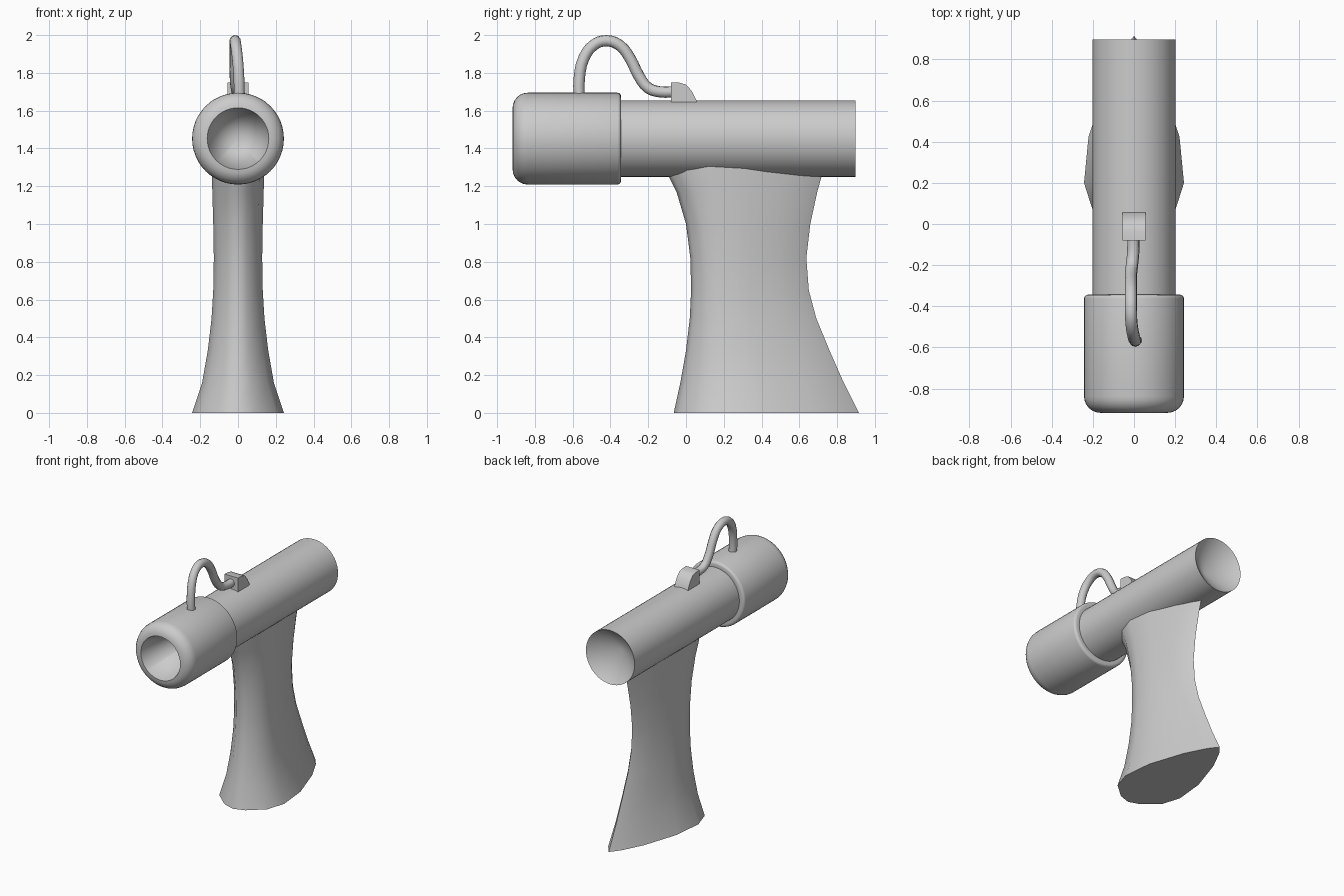
import bpy, bmesh, math
from mathutils import Vector

if "Cube" in bpy.data.objects:
    bpy.data.objects.remove(bpy.data.objects["Cube"])

grey = bpy.data.materials.new("plain_grey")
grey.diffuse_color = (0.6, 0.6, 0.6, 1)
grey.use_nodes = True
grey.node_tree.nodes["Principled BSDF"].inputs["Base Color"].default_value = grey.diffuse_color

AXIS_Z = 1.452  # height of the barrel axis


def finish(name, bm, angle=40):
    bmesh.ops.recalc_face_normals(bm, faces=bm.faces)
    mesh = bpy.data.meshes.new(name)
    bm.to_mesh(mesh)
    bm.free()
    obj = bpy.data.objects.new(name, mesh)
    bpy.context.collection.objects.link(obj)
    mesh.materials.append(grey)
    bpy.ops.object.select_all(action='DESELECT')
    obj.select_set(True)
    bpy.context.view_layer.objects.active = obj
    bpy.ops.object.shade_smooth_by_angle(angle=math.radians(angle))
    return obj


def lathe(name, profile, sides=48):
    """Revolve (y, radius) points around the barrel axis; zero radius closes to a point."""
    bm = bmesh.new()
    rings = []
    for y, r in profile:
        n = 1 if r == 0 else sides
        rings.append([bm.verts.new((r * math.sin(2 * math.pi * i / sides), y,
                                    AXIS_Z + r * math.cos(2 * math.pi * i / sides)))
                      for i in range(n)])
    for a, b in zip(rings, rings[1:]):
        for i in range(sides):
            j = (i + 1) % sides
            quad = [a[i % len(a)], a[j % len(a)], b[j % len(b)], b[i % len(b)]]
            bm.faces.new(list(dict.fromkeys(quad)))
    return finish(name, bm)


def arc(cy, cr, rad, start, end, steps=6):
    return [(cy + rad * math.cos(math.radians(start + (end - start) * k / steps)),
             cr + rad * math.sin(math.radians(start + (end - start) * k / steps)))
            for k in range(steps + 1)]


# Barrel with a shallow conical recess in the rear end
lathe("barrel", [(-0.38, 0), (-0.38, 0.202), (0.897, 0.202), (0.75, 0)])

# Rounded front collar with a conical bore
lathe("collar", [(-0.45, 0), (-0.918, 0.163)]
      + arc(-0.838, 0.163, 0.08, 180, 90)
      + arc(-0.362, 0.225, 0.018, 90, 0, 3) + [(-0.344, 0.195), (-0.40, 0)])

# Grip: half outline (fraction front to back, fraction of half width), sharp at the back
outline = [(0, 0), (0.03, 0.36), (0.13, 0.82), (0.27, 1), (0.5, 0.91),
           (0.77, 0.55), (0.93, 0.22), (1, 0)]
loop = outline + [(t, -w) for t, w in reversed(outline[1:-1])]
# Levels: height, front y, back y, half width
levels = [(0, -0.065, 0.915, 0.243), (0.16, -0.03, 0.835, 0.19),
          (0.33, 0.0, 0.76, 0.16), (0.5, 0.02, 0.69, 0.14),
          (0.65, 0.027, 0.65, 0.131), (0.82, 0.023, 0.637, 0.128),
          (1.0, 0.0, 0.658, 0.131), (1.17, -0.05, 0.695, 0.136),
          (1.26, -0.095, 0.72, 0.138), (1.36, -0.12, 0.74, 0.138)]
bm = bmesh.new()
rings = [[bm.verts.new((w * hw, f + t * (b - f), z)) for t, w in loop]
         for z, f, b, hw in levels]
for a, b in zip(rings, rings[1:]):
    for i in range(len(loop)):
        j = (i + 1) % len(loop)
        bm.faces.new((a[i], a[j], b[j], b[i]))
bm.faces.new(rings[0])
bm.faces.new(rings[-1])
finish("grip", bm, 60)

# Hose socket on top of the barrel: side profile extruded across x
profile = [(-0.08, 1.63), (-0.08, 1.75), (-0.035, 1.748), (0.0, 1.738),
           (0.03, 1.705), (0.055, 1.655), (0.06, 1.63)]
bm = bmesh.new()
face = bm.faces.new([bm.verts.new((-0.056, y, z)) for y, z in profile])
side = bmesh.ops.extrude_face_region(bm, geom=[face])["geom"]
bmesh.ops.translate(bm, vec=Vector((0.112, 0, 0)),
                    verts=[v for v in side if isinstance(v, bmesh.types.BMVert)])
finish("hose_socket", bm)

# Curved hose from the collar to the socket
path = [(0.008, -0.565, 1.66), (0.005, -0.565, 1.77), (-0.003, -0.54, 1.88),
        (-0.012, -0.485, 1.95), (-0.015, -0.42, 1.97), (-0.015, -0.35, 1.945),
        (-0.015, -0.295, 1.875), (-0.015, -0.25, 1.785), (-0.01, -0.2, 1.72),
        (-0.004, -0.14, 1.70), (-0.003, -0.05, 1.70)]
curve = bpy.data.curves.new("hose_path", 'CURVE')
curve.dimensions = '3D'
curve.bevel_depth = 0.03
curve.bevel_resolution = 3
curve.resolution_u = 3
curve.use_fill_caps = True
spline = curve.splines.new('BEZIER')
spline.bezier_points.add(len(path) - 1)
for p, co in zip(spline.bezier_points, path):
    p.co = co
    p.handle_left_type = p.handle_right_type = 'AUTO'
hose = bpy.data.objects.new("hose", curve)
bpy.context.collection.objects.link(hose)
curve.materials.append(grey)
